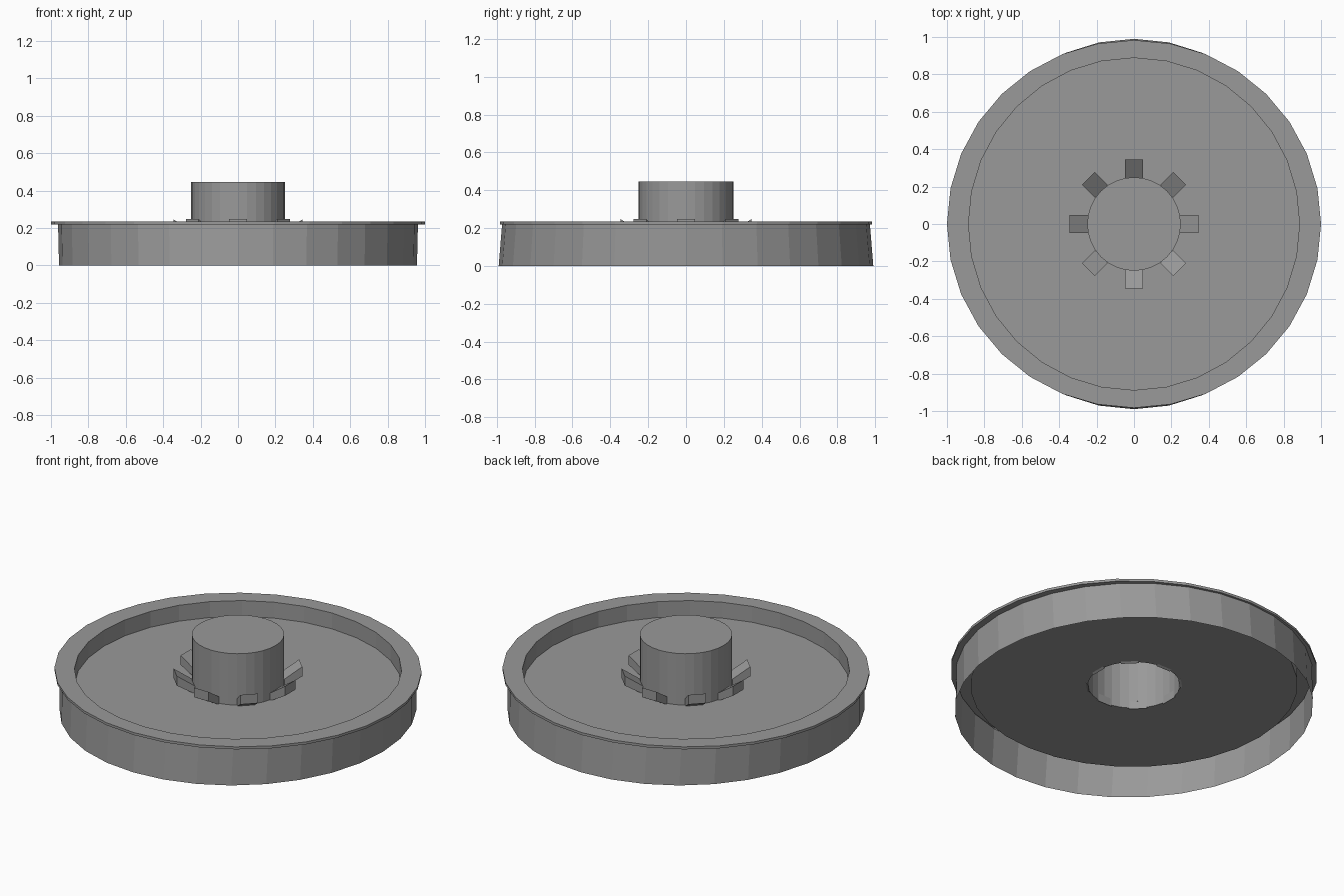
import bpy, bmesh, math

if "Cube" in bpy.data.objects:
    bpy.data.objects.remove(bpy.data.objects["Cube"])

grey = bpy.data.materials.new("plain_grey")
grey.diffuse_color = (0.32, 0.32, 0.32, 1)
grey.use_nodes = True
grey.node_tree.nodes["Principled BSDF"].inputs["Base Color"].default_value = grey.diffuse_color
N = 32


def finish(name, bm):
    me = bpy.data.meshes.new(name)
    bm.to_mesh(me)
    bm.free()
    me.materials.append(grey)
    ob = bpy.data.objects.new(name, me)
    bpy.context.collection.objects.link(ob)
    return ob


def lathe(name, rings, cap=False):
    """Loft elliptical rings (rx, ry, z)."""
    bm = bmesh.new()
    loops = [[bm.verts.new((rx * math.cos(2 * math.pi * i / N),
                            ry * math.sin(2 * math.pi * i / N), z))
              for i in range(N)] for rx, ry, z in rings]
    for a, b in zip(loops, loops[1:]):
        for i in range(N):
            j = (i + 1) % N
            bm.faces.new((a[i], a[j], b[j], b[i]))
    if cap:
        bm.faces.new(loops[-1])
    return finish(name, bm)


# open-bottomed outer wall, overhanging lip, basin wall, floor and hollow hub
lathe("dish_with_hub", [
    (0.957, 0.99, 0.0), (0.962, 0.972, 0.219), (1.0, 0.983, 0.22),
    (1.0, 0.983, 0.235), (0.885, 0.888, 0.235), (0.885, 0.888, 0.14),
    (0.25, 0.25, 0.14), (0.25, 0.25, 0.447)], cap=True)

# eight tabs sloping up away from the hub
for k in range(8):
    a = k * math.pi / 4
    bm = bmesh.new()
    prof = [(0.246, 0.133), (0.345, 0.19), (0.345, 0.247), (0.246, 0.18)]
    sides = [[bm.verts.new((r * math.cos(a) - s * math.sin(a),
                            r * math.sin(a) + s * math.cos(a), z))
              for r, z in prof] for s in (-0.048, 0.048)]
    bm.faces.new(sides[0])
    bm.faces.new(sides[1][::-1])
    for i in range(4):
        j = (i + 1) % 4
        bm.faces.new((sides[0][j], sides[0][i], sides[1][i], sides[1][j]))
    bmesh.ops.recalc_face_normals(bm, faces=bm.faces)
    finish("hub_tab_%d" % (k + 1), bm)
